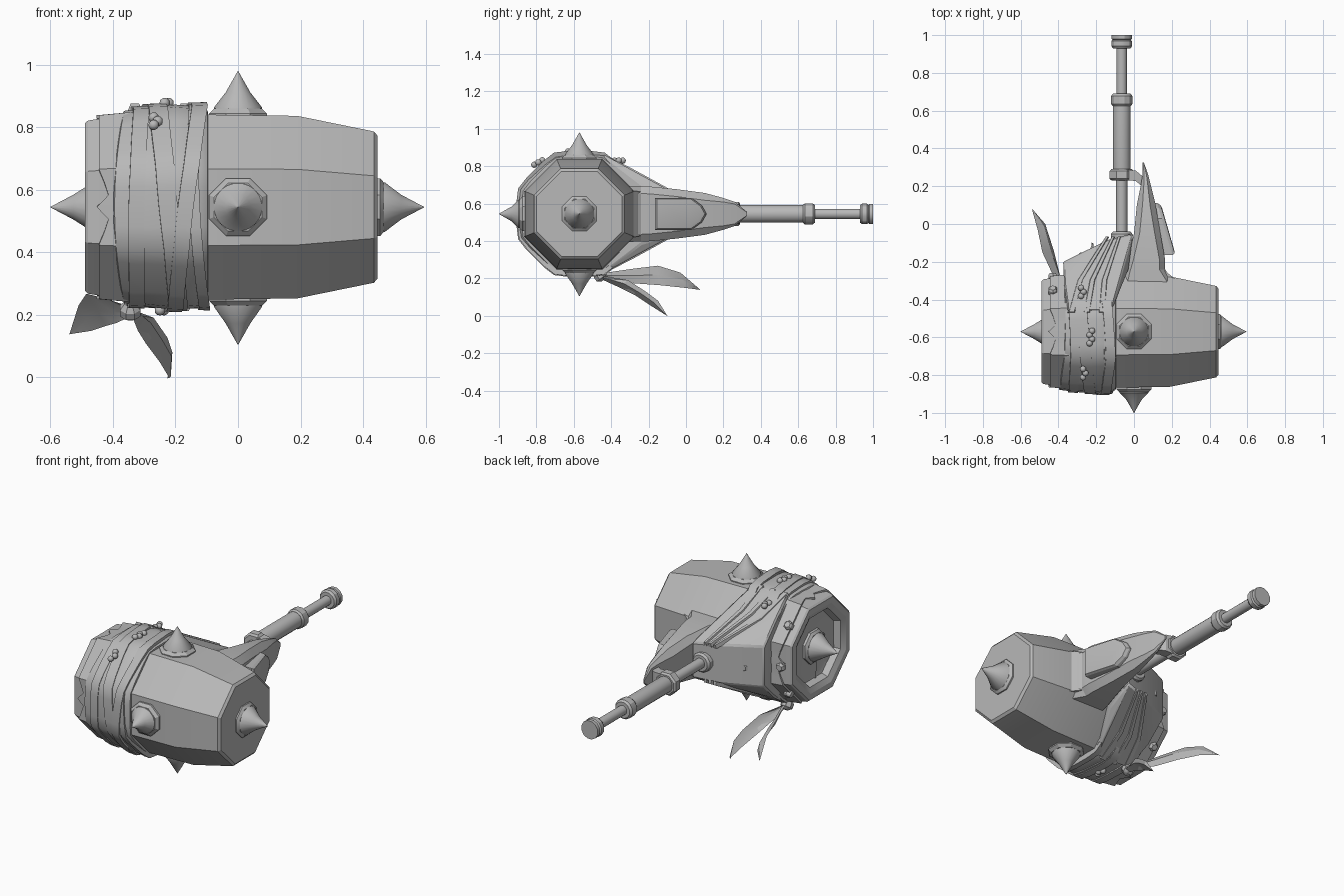
import bpy, bmesh, math
from mathutils import Vector, Matrix

if "Cube" in bpy.data.objects:
    bpy.data.objects.remove(bpy.data.objects["Cube"])

CY, CZ = -0.57, 0.545          # axis of the hammer head
HX = -0.065                    # handle axis
grey = bpy.data.materials.new("grey")
grey.diffuse_color = (0.48, 0.48, 0.48, 1)
grey.use_nodes = True
grey.node_tree.nodes["Principled BSDF"].inputs["Base Color"].default_value = grey.diffuse_color


def finish(name, bm, angle=30, bevel=0):
    bmesh.ops.recalc_face_normals(bm, faces=bm.faces)
    me = bpy.data.meshes.new(name)
    bm.to_mesh(me)
    bm.free()
    ob = bpy.data.objects.new(name, me)
    bpy.context.collection.objects.link(ob)
    me.materials.append(grey)
    if bevel:
        m = ob.modifiers.new("bevel", 'BEVEL')
        m.width, m.segments, m.limit_method = bevel, 1, 'ANGLE'
    bpy.ops.object.select_all(action='DESELECT')
    bpy.context.view_layer.objects.active = ob
    ob.select_set(True)
    bpy.ops.object.shade_smooth_by_angle(angle=math.radians(angle))
    return ob


def loft(name, rings, caps=True, loop=False, **kw):
    bm = bmesh.new()
    vs = [[bm.verts.new(p) for p in r] for r in rings]
    n = len(vs[0])
    pairs = list(zip(vs, vs[1:])) + ([(vs[-1], vs[0])] if loop else [])
    for a, b in pairs:
        for i in range(n):
            bm.faces.new((a[i], a[(i + 1) % n], b[(i + 1) % n], b[i]))
    if caps and not loop:
        bm.faces.new(vs[0])
        bm.faces.new(vs[-1])
    return finish(name, bm, **kw)


def oct_ring(x, a, n=8, limit=9, shift=lambda y, z: 0):
    """Octagon around the head axis; limit rounds off its corners."""
    out = []
    for i in range(n):
        t = 2 * math.pi * i / n + math.pi / 8
        d = (t + math.pi / 8) % (math.pi / 4) - math.pi / 8
        r = min(a / math.cos(d), a * limit)
        y, z = r * math.cos(t), r * math.sin(t)
        out.append((x + shift(y, z), CY + y, CZ + z))
    return out


def turned(name, origin, axis, profile, n=16, angle=30):
    """Profile of (radius, distance) spun around an axis."""
    q = Vector((0, 0, 1)).rotation_difference(Vector(axis))
    rings = []
    for r, h in profile:
        ring = []
        for i in range(n):
            t = 2 * math.pi * (i + 0.5) / n
            ring.append(Vector(origin) + q @ Vector((r * math.cos(t), r * math.sin(t), h)))
        rings.append(ring)
    return loft(name, rings, angle=angle)


# Hammer head with recessed left end and tapered right end
loft("hammer_head", [oct_ring(x, a) for x, a in (
    (-0.435, 0.17), (-0.44, 0.19), (-0.475, 0.205), (-0.49, 0.235), (-0.49, 0.268), (-0.48, 0.277),
    (-0.40, 0.29), (-0.10, 0.296), (0.19, 0.292), (0.435, 0.242), (0.447, 0.228))], angle=20)

# Spikes on five sides, each with an octagonal flange
for name, d, dist, tip in (
        ("top_spike", (0, 0, 1), 0.28, 0.435), ("bottom_spike", (0, 0, -1), 0.28, 0.44),
        ("front_spike", (0, -1, 0), 0.285, 0.43)):
    o = Vector((0, CY, CZ))
    turned(name + "_flange", o, d, [(0.1, dist), (0.1, dist + 0.02), (0.083, dist + 0.035)], 8)
    turned(name, o, d, [(0.078, dist + 0.02), (0.077, dist + 0.04), (0.04, tip - 0.068), (0.001, tip)], 20, 40)
for name, s, base, tip in (("right_spike", 1, 0.43, 0.595), ("left_spike", -1, 0.425, 0.6)):
    o = Vector((0, CY, CZ))
    turned(name + "_flange", o, (s, 0, 0), [(0.1, base), (0.1, base + 0.025), (0.085, base + 0.037)], 8)
    turned(name, o, (s, 0, 0), [(0.082, base + 0.02), (0.08, base + 0.04), (0.04, tip - 0.073), (0.001, tip)], 20, 40)


# Torn cloth edge: jagged thin sleeve near the left end
def jag(y, z):
    k = int(round(math.degrees(math.atan2(z, y)) / 7.5))
    return 0.035 * max(0, math.cos(math.radians(k * 30))) * (1 if k % 3 else -0.2)


loft("torn_sleeve", [oct_ring(-0.445, 0.284, 48, 9, jag), oct_ring(-0.445, 0.294, 48, 9, jag),
                     oct_ring(-0.34, 0.304, 48)], angle=30)


# Main cloth wrap, bowed left in the middle of the front face
def bow(y, z):
    return -0.035 * max(0, 1 - (z / 0.33) ** 2) * (1 if y < 0 else 0.3)


loft("cloth_wrap", [oct_ring(x, a, 32, 1.055, lambda y, z, w=w: w * bow(y, z)) for x, a, w in (
    (-0.365, 0.292, 1), (-0.36, 0.308, 1), (-0.28, 0.32, 0.6), (-0.2, 0.328, 0.2),
    (-0.12, 0.322, 0), (-0.097, 0.308, 0), (-0.095, 0.285, 0))], angle=35)

# Slanted straps over the wrap
for i, (x, w, a, sy, sz) in enumerate((
        (-0.32, 0.05, 0.318, -0.10, 0.02), (-0.235, 0.06, 0.326, -0.20, -0.10),
        (-0.17, 0.05, 0.330, -0.14, 0.12), (-0.125, 0.035, 0.325, -0.04, -0.05))):
    def slant(y, z, sy=sy, sz=sz):
        return sy * y * 0.5 + sz * z + 0.6 * bow(y, z)
    loft("strap_%d" % (i + 1), [oct_ring(x + dx, a + da, 32, 1.055, slant) for dx, da in (
        (-w / 2, -0.02), (-w / 2, 0.004), (w / 2, 0.006), (w / 2, -0.02))], loop=True, angle=35)

# Cloth drawn back from the head to the handle socket
bm = bmesh.new()
for x, y, h in ((-0.35, -0.46, 0.325), (-0.12, -0.46, 0.328), (-0.37, -0.32, 0.235), (-0.375, -0.2, 0.12),
                (-0.14, -0.085, 0.115), (-0.005, -0.05, 0.105), (-0.03, -0.24, 0.16)):
    for s in (-1, 1):
        bm.verts.new((x, y, CZ + s * h))
bmesh.ops.convex_hull(bm, input=bm.verts)
finish("cloth_drape", bm, 20, 0.008)

# Folds fanning from the socket over the drape
for i, x in enumerate((-0.33, -0.25, -0.17)):
    for s in (-1, 1):
        pts = [(x, -0.47, CZ + s * 0.322), (x * 0.8 - 0.02, -0.3, CZ + s * (0.236 if i else 0.225)),
               (x * 0.4 - 0.01, -0.07, CZ + s * 0.11)]
        rings = []
        for (px, py, pz), w in zip(pts, (0.022, 0.018, 0.01)):
            c = Vector((px, py, pz))
            rings.append([c + Vector(v) for v in ((-w, 0, -0.012 * s), (-w * 0.6, 0.005, 0.01 * s),
                                                  (w * 0.6, 0.005, 0.01 * s), (w, 0, -0.012 * s))])
        loft("fold_%d_%s" % (i + 1, "top" if s > 0 else "bottom"), rings)

# Bearded stone socket: chamfered block tapering along the handle
sections = ((-0.33, -0.07, 0.22, 0.15), (-0.24, -0.05, 0.165, 0.148), (-0.19, -0.035, 0.165, 0.146),
            (-0.05, 0.0, 0.14, 0.132), (0.1, 0.015, 0.115, 0.112), (0.2, 0.035, 0.09, 0.085),
            (0.26, 0.045, 0.075, 0.065), (0.325, 0.045, 0.053, 0.012))
rings = []
for y, x0, x1, h in sections:
    c = min(0.03, (x1 - x0) * 0.3)
    k = min(c * 1.3, h * 0.5)
    tilt = -0.04 if -0.3 < y < -0.15 else 0
    rings.append([(x, y + (x1 - x) * tilt, CZ + z) for x, z in (
        (x0, h - k), (x0 + c, h), (x1 - c, h), (x1, h - k),
        (x1, k - h), (x1 - c, -h), (x0 + c, -h), (x0, k - h))])
loft("socket_block", rings, angle=20)

# Flared fillet between socket and head
loft("socket_root", [[(x, y, CZ + z) for x, z in ((x0, h), (x1, h), (x1, -h), (x0, -h))]
                     for y, x0, x1, h in ((-0.30, -0.08, 0.23, 0.125), (-0.265, -0.06, 0.185, 0.122),
                                          (-0.225, -0.05, 0.14, 0.115))], angle=50)

# Pointed badge plate on the right side of the socket
outline = ((-0.165, -0.085), (0.03, -0.085), (0.085, -0.045), (0.11, 0), (0.085, 0.045), (0.03, 0.085), (-0.165, 0.085))


def badge(k, off):
    return [(0.155 - 0.29 * (-0.02 + (y + 0.02) * k) + off, -0.02 + (y + 0.02) * k, CZ + z * k) for y, z in outline]


loft("badge_plate", [badge(1.0, -0.06), badge(1.0, 0.0), badge(0.93, 0.015), badge(0.8, 0.018)], angle=20)

# Handle in stepped sections, with grip collars
for name, profile, n in (
        ("handle_collar", ((0.045, -0.10), (0.058, -0.09), (0.058, -0.052), (0.048, -0.04)), 12),
        ("handle_neck", ((0.03, -0.08), (0.03, 0.25)), 16),
        ("handle_grip", ((0.042, 0.25), (0.048, 0.28), (0.048, 0.65)), 16),
        ("middle_collar", ((0.05, 0.625), (0.058, 0.635), (0.058, 0.678), (0.048, 0.69)), 12),
        ("handle_rod", ((0.028, 0.68), (0.028, 0.95)), 16),
        ("pommel", ((0.048, 0.93), (0.057, 0.942), (0.057, 0.968), (0.05, 0.975), (0.055, 0.98), (0.055, 1.0)), 12)):
    turned(name, (HX, 0, CZ), (0, 1, 0), profile, n)

# Bracket clamping the handle to the socket tip
turned("bracket_ring", (HX, 0, CZ), (0, 1, 0), ((0.058, 0.23), (0.07, 0.24), (0.07, 0.28), (0.06, 0.29)), 8)
loft("bracket_arm", [[(x, y + dy, CZ + z) for y, z in ((0.215, -h), (0.27, -h), (0.27, h), (0.215, h))]
                     for x, h, dy in ((-0.05, 0.055, 0.02), (0.01, 0.05, 0.012), (0.06, 0.04, -0.03))])

# Bolts on the back, bead clusters on the wrap
for i, p in enumerate(((-0.27, -0.18, 0.53), (-0.43, -0.29, 0.53), (-0.43, -0.36, 0.74), (-0.43, -0.36, 0.35))):
    d = Vector((0, p[1] - CY, p[2] - CZ)) if i > 1 else Vector((0, 1, 0))
    turned("bolt_%d" % (i + 1), p, d.normalized(), ((0.026, -0.03), (0.026, 0.02), (0.018, 0.03)), 6)
for i, (x, y, z, n) in enumerate(((-0.27, -0.79, 0.82, 3), (-0.235, -0.61, 0.878, 4), (-0.28, -0.36, 0.83, 3),
                                  (-0.25, -0.58, 0.215, 3))):
    bm = bmesh.new()
    for k in range(n):
        pos = (x + 0.013 * (k % 2), y + 0.022 * (k - 1), z + (0.012 * (k - 1) if i == 0 else 0))
        bmesh.ops.create_icosphere(bm, subdivisions=2, radius=0.017, matrix=Matrix.Translation(pos))
    finish("beads_%d" % (i + 1), bm, 60)

# Knot and two hanging cloth tails
turned("knot", (-0.345, -0.46, 0.215), (0, 0.6, -0.8), ((0.02, -0.03), (0.035, -0.01), (0.035, 0.015), (0.015, 0.03)), 8)
tails = {
    "left_tail": (((-0.345, -0.46, 0.225), (-0.42, -0.29, 0.25), (-0.485, -0.15, 0.267), (-0.51, -0.03, 0.23)),
                  ((-0.335, -0.44, 0.2), (-0.39, -0.28, 0.175), (-0.425, -0.14, 0.165), (-0.47, 0.0, 0.15)),
                  (-0.535, 0.075, 0.14)),
    "right_tail": (((-0.335, -0.46, 0.215), (-0.27, -0.31, 0.19), (-0.225, -0.21, 0.125), (-0.21, -0.15, 0.08)),
                   ((-0.34, -0.46, 0.2), (-0.32, -0.35, 0.15), (-0.295, -0.27, 0.11), (-0.25, -0.18, 0.05)),
                   (-0.22, -0.1, 0.0))}
for name, (up, low, tip) in tails.items():
    rings = []
    for a, b in list(zip(up, low)) + [(tip, tip)]:
        a, b = Vector(a), Vector(b)
        m, t = (a + b) / 2, Vector((0.005, -0.003, 0.003))
        fold = Vector((0.012, 0, 0)) if a != b else Vector()
        e = Vector((0, 0, 0.001))
        rings.append([a + e, m + t + fold, b - e, m - t + fold])
    loft(name, rings, angle=25)
